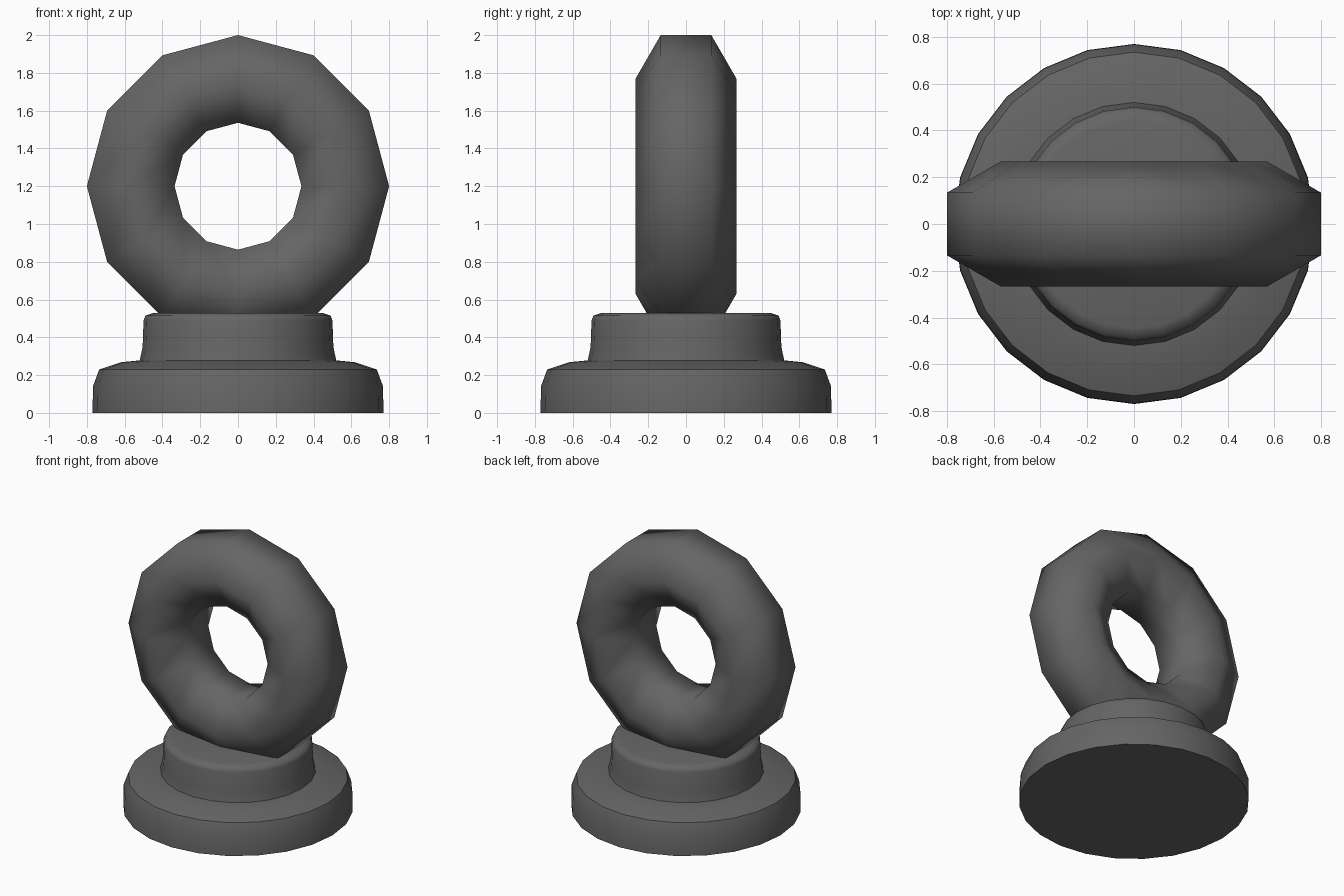
import bpy, bmesh, math
from mathutils import Matrix

cube = bpy.data.objects.get("Cube")
if cube:
    bpy.data.objects.remove(cube, do_unlink=True)

grey = bpy.data.materials.new("dark_grey")
grey.use_nodes = True
colour = (0.13, 0.13, 0.13, 1)
grey.diffuse_color = colour
grey.node_tree.nodes["Principled BSDF"].inputs["Base Color"].default_value = colour


def revolve(name, profile, sides, closed=False, tilt=0, height=0, angle=math.pi):
    """Spin an (r, z) profile about z, then tilt about x and lift."""
    bm = bmesh.new()
    rings = []
    for r, z in profile:
        rings.append([bm.verts.new((r * math.cos(a), r * math.sin(a), z))
                      for a in (math.tau * i / sides for i in range(sides))])
    pairs = list(zip(rings, rings[1:]))
    if closed:
        pairs.append((rings[-1], rings[0]))
    else:
        bm.faces.new(rings[0])
        bm.faces.new(rings[-1])
    for low, high in pairs:
        for i in range(sides):
            j = (i + 1) % sides
            bm.faces.new((low[i], low[j], high[j], high[i]))
    bmesh.ops.recalc_face_normals(bm, faces=bm.faces)
    bm.transform(Matrix.Translation((0, 0, height)) @ Matrix.Rotation(tilt, 4, 'X'))
    mesh = bpy.data.meshes.new(name)
    bm.to_mesh(mesh)
    bm.free()
    mesh.materials.append(grey)
    obj = bpy.data.objects.new(name, mesh)
    bpy.context.collection.objects.link(obj)
    bpy.ops.object.select_all(action='DESELECT')
    obj.select_set(True)
    bpy.context.view_layer.objects.active = obj
    bpy.ops.object.shade_smooth_by_angle(angle=angle)
    return obj


# Rounded foot and stepped collar
revolve("base", [(0.77, 0), (0.768, 0.14), (0.735, 0.23), (0.62, 0.268),
                 (0.52, 0.278), (0.505, 0.35), (0.5, 0.49), (0.49, 0.515),
                 (0.445, 0.53)], 24, angle=math.radians(50))

# Upright ring with a six-sided section
section = [(0.568 + 0.268 * math.sin(math.tau * i / 6),
            0.268 * math.cos(math.tau * i / 6)) for i in range(6)]
revolve("ring", section, 12, closed=True, tilt=math.pi / 2, height=1.2)
